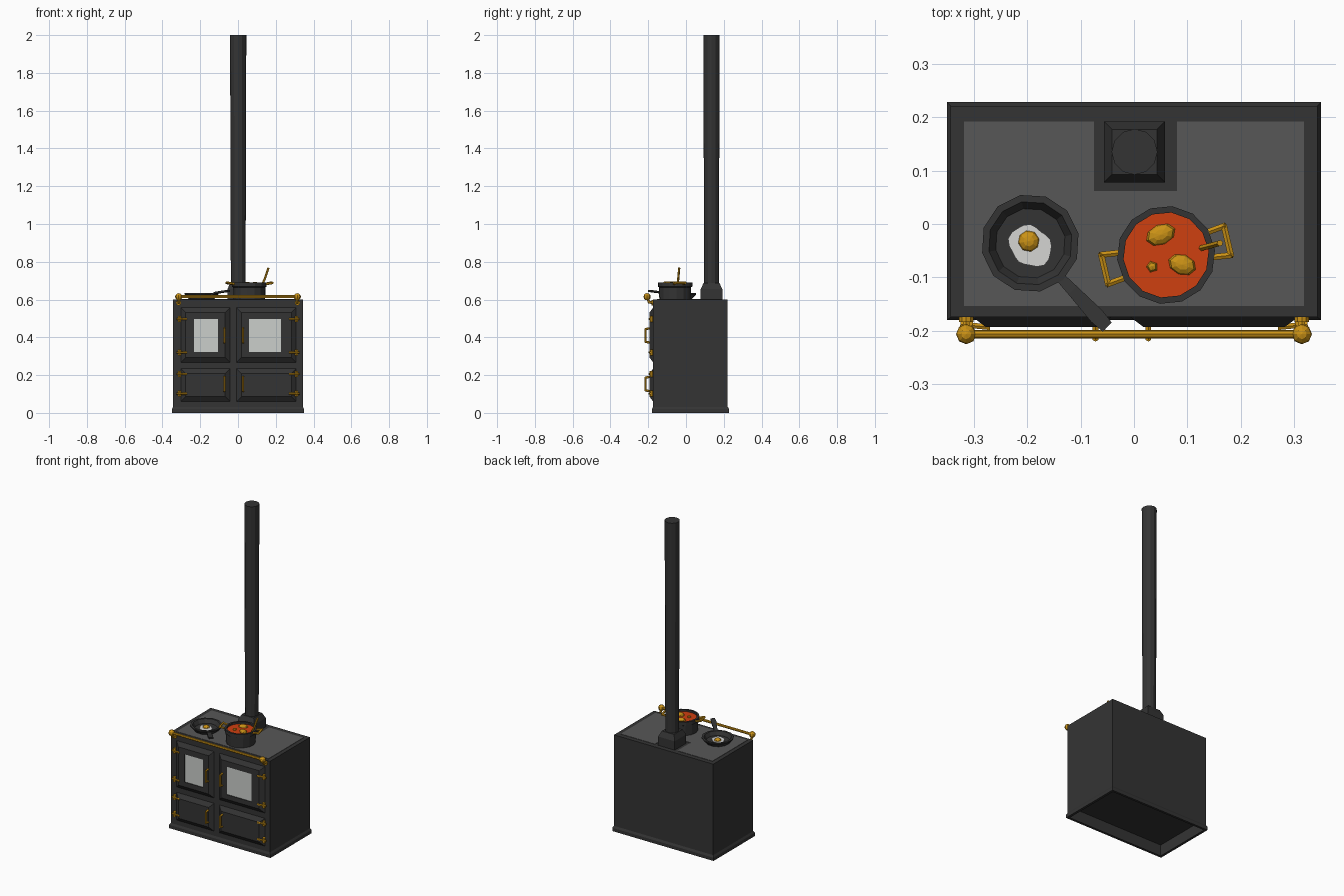
import bpy, bmesh, math
from mathutils import Vector, Matrix

if "Cube" in bpy.data.objects:
    bpy.data.objects.remove(bpy.data.objects["Cube"])


def material(name, rgb):
    m = bpy.data.materials.new(name)
    m.diffuse_color = (*rgb, 1)
    m.use_nodes = True
    m.node_tree.nodes["Principled BSDF"].inputs["Base Color"].default_value = m.diffuse_color
    return m


IRON = material("black_iron", (0.034, 0.034, 0.034))
PLATE = material("grey_hotplate", (0.095, 0.095, 0.095))
BRASS = material("brass", (0.60, 0.29, 0.008))
GLASS = material("pale_glass", (0.60, 0.62, 0.60))
WHITE = material("egg_white", (0.66, 0.66, 0.65))
SOUP = material("orange_soup", (0.62, 0.05, 0.005))


def finish(name, bm, *mats):
    bmesh.ops.recalc_face_normals(bm, faces=bm.faces)
    me = bpy.data.meshes.new(name)
    bm.to_mesh(me)
    bm.free()
    for m in mats:
        me.materials.append(m)
    ob = bpy.data.objects.new(name, me)
    bpy.context.collection.objects.link(ob)
    return ob


def loft(name, rings, *mats, end_mat=0):
    """Skin a stack of point rings and cap both ends."""
    bm = bmesh.new()
    vs = [[bm.verts.new(p) for p in r] for r in rings]
    n = len(vs[0])
    for a, b in zip(vs, vs[1:]):
        for i in range(n):
            bm.faces.new((a[i], a[(i + 1) % n], b[(i + 1) % n], b[i]))
    bm.faces.new(vs[0])
    bm.faces.new(vs[-1]).material_index = end_mat
    return finish(name, bm, *mats)


def rect(x0, x1, y0, y1, z):
    return [(x0, y0, z), (x1, y0, z), (x1, y1, z), (x0, y1, z)]


def lathe(name, cx, cy, profile, n, mat, turn=0.0):
    rings = [[(cx + r * math.cos(turn + 2 * math.pi * i / n),
               cy + r * math.sin(turn + 2 * math.pi * i / n), z) for i in range(n)]
             for r, z in profile]
    return loft(name, rings, mat)


def rods(name, pts, r, mat, n=6):
    """Straight rods through a list of points."""
    bm = bmesh.new()
    for a, b in zip(pts, pts[1:]):
        a, b = Vector(a), Vector(b)
        d = b - a
        mx = Matrix.Translation((a + b) / 2) @ d.to_track_quat('Z', 'Y').to_matrix().to_4x4()
        bmesh.ops.create_cone(bm, cap_ends=True, segments=n, radius1=r, radius2=r,
                              depth=d.length + r, matrix=mx)
    return finish(name, bm, mat)


def blob(name, loc, size, mat, turn=0, u=8, v=6):
    bm = bmesh.new()
    mx = Matrix.Translation(loc) @ Matrix.Rotation(turn, 4, 'Z') @ Matrix.Diagonal((*size, 1))
    bmesh.ops.create_uvsphere(bm, u_segments=u, v_segments=v, radius=1, matrix=mx)
    return finish(name, bm, mat)


# Stove body with flared plinth and hollow underside
body = [(0.335, -0.165, 0.214, 0.07), (0.335, -0.165, 0.214, 0.0),
        (0.35, -0.18, 0.228, 0.0), (0.35, -0.18, 0.228, 0.02),
        (0.343, -0.174, 0.221, 0.032), (0.343, -0.174, 0.221, 0.6)]
loft("stove_body", [rect(-x, x, y0, y1, z) for x, y0, y1, z in body], IRON)

# Hotplate with a notch round the flue
notch = [(-0.318, -0.153), (0.318, -0.153), (0.318, 0.192), (0.08, 0.192),
         (0.08, 0.062), (-0.075, 0.062), (-0.075, 0.192), (-0.318, 0.192)]
loft("hotplate", [[(x, y, z) for x, y in notch] for z in (0.598, 0.602)], PLATE)

# Flue collar and pipe
FX, FY = 0.001, 0.135
loft("flue_collar", [rect(FX - h, FX + h, FY - h, FY + h, z)
                     for h, z in ((0.057, 0.598), (0.057, 0.655), (0.042, 0.688))], IRON)
lathe("flue_pipe", FX, FY, [(0.039, 0.68), (0.043, 2.0)], 12, IRON)


# Doors: bevelled slabs, the upper ones with a glass window
def door(name, x0, x1, z0, z1, window=None):
    def ring(a, b, c, d, y):
        return [(a, y, c), (b, y, c), (b, y, d), (a, y, d)]
    e = 0.028
    rings = [ring(x0, x1, z0, z1, -0.172), ring(x0 + e, x1 - e, z0 + e, z1 - e, -0.193)]
    if window:
        rings += [ring(*window, -0.193), ring(*window, -0.189)]
    loft(name, rings, IRON, GLASS, end_mat=1 if window else 0)


sides = [("left", -0.305, -0.04, (-0.233, -0.106), -0.072, -1),
         ("right", -0.01, 0.31, (0.058, 0.228), 0.027, 1)]
for side, x0, x1, (w0, w1), hx, s in sides:
    door(f"{side}_upper_door", x0, x1, 0.265, 0.56, (w0, w1, 0.323, 0.497))
    door(f"{side}_lower_door", x0, x1, 0.058, 0.237)
    # Door handles
    for level, z in (("upper", 0.41), ("lower", 0.153)):
        rods(f"{side}_{level}_handle",
             [(hx, -0.19, z - 0.038), (hx, -0.214, z - 0.034),
              (hx, -0.214, z + 0.034), (hx, -0.19, z + 0.038)], 0.006, BRASS)
    # Hinges: upright pin plus strap
    for i, z in enumerate((0.497, 0.32, 0.206, 0.102)):
        rods(f"{side}_hinge_pin_{i}", [(s * 0.309, -0.184, z - 0.011),
                                       (s * 0.309, -0.184, z + 0.011)], 0.009, BRASS)
        rods(f"{side}_hinge_strap_{i}", [(s * 0.322, -0.188, z),
                                         (s * 0.272, -0.193, z)], 0.006, BRASS)
    # Rail end ball and its wall bracket
    blob(f"{side}_rail_ball", (s * 0.314, -0.206, 0.615), (0.019,) * 3, BRASS)
    rods(f"{side}_rail_rose", [(s * 0.314, -0.172, 0.583),
                               (s * 0.314, -0.176, 0.583)], 0.014, BRASS, 10)
    rods(f"{side}_rail_bracket", [(s * 0.314, -0.176, 0.583), (s * 0.314, -0.195, 0.586),
                                  (s * 0.314, -0.206, 0.61)], 0.007, BRASS)
rods("front_rail", [(-0.31, -0.206, 0.615), (0.31, -0.206, 0.615)], 0.008, BRASS, 8)

# Frying pan
PX, PY = -0.194, -0.036
lathe("frying_pan", PX, PY, [(0.068, 0.602), (0.092, 0.628), (0.092, 0.634),
                             (0.079, 0.634), (0.066, 0.611)], 12, IRON, 0.2)
side = Vector((0.69, 0.72, 0)).normalized()
handle = []
for p, w, t in (((-0.138, -0.100, 0.626), 0.009, 0.004), ((-0.115, -0.124, 0.636), 0.011, 0.005),
                ((-0.07, -0.172, 0.643), 0.015, 0.005), ((-0.05, -0.193, 0.646), 0.012, 0.005)):
    p, up = Vector(p), Vector((0, 0, t))
    handle.append([p - side * w - up, p + side * w - up, p + side * w + up, p - side * w + up])
loft("pan_handle", handle, IRON)

# Fried egg with a wavy white
white = []
for i in range(20):
    a = 2 * math.pi * i / 20
    r = 0.039 + 0.004 * math.cos(2 * a + 1.4) + 0.002 * math.sin(5 * a)
    white.append((PX + r * math.cos(a), PY - 0.005 + r * math.sin(a)))
loft("egg_white", [[(x, y, z) for x, y in white] for z in (0.610, 0.615)], WHITE)
blob("egg_yolk", (PX - 0.003, PY + 0.004, 0.615), (0.02, 0.02, 0.013), BRASS, 0.2)

# Cooking pot and soup
CX, CY = 0.06, -0.058
lathe("cooking_pot", CX, CY, [(0.084, 0.601), (0.086, 0.665), (0.092, 0.668), (0.092, 0.69),
                              (0.080, 0.69), (0.080, 0.66)], 14, IRON, 0.1)
lathe("soup", CX, CY, [(0.081, 0.660), (0.081, 0.678)], 14, SOUP, 0.1)

# Pot handles, on a slightly turned axis
ax = Vector((math.cos(0.23), math.sin(0.23), 0))
perp = Vector((-ax.y, ax.x, 0))
for name, s in (("left", -1), ("right", 1)):
    pts = [Vector((CX, CY, 0.682)) + ax * (s * u) + perp * v + Vector((0, 0, dz))
           for u, v, dz in ((0.085, 0.024, 0), (0.118, 0.028, 0.006),
                            (0.118, -0.028, 0.006), (0.085, -0.024, 0))]
    rods(f"{name}_pot_handle", pts, 0.0065, BRASS)

# Ladle and vegetable lumps
rods("ladle", [(0.122, -0.046, 0.665), (0.142, -0.041, 0.71), (0.160, -0.036, 0.765)],
     0.006, BRASS)
blob("large_potato", (0.05, -0.02, 0.68), (0.029, 0.019, 0.013), BRASS, 0.4)
blob("medium_potato", (0.09, -0.076, 0.68), (0.027, 0.019, 0.013), BRASS, -0.35)
blob("small_potato", (0.034, -0.08, 0.68), (0.011, 0.011, 0.009), BRASS, 0.3, 5, 4)
